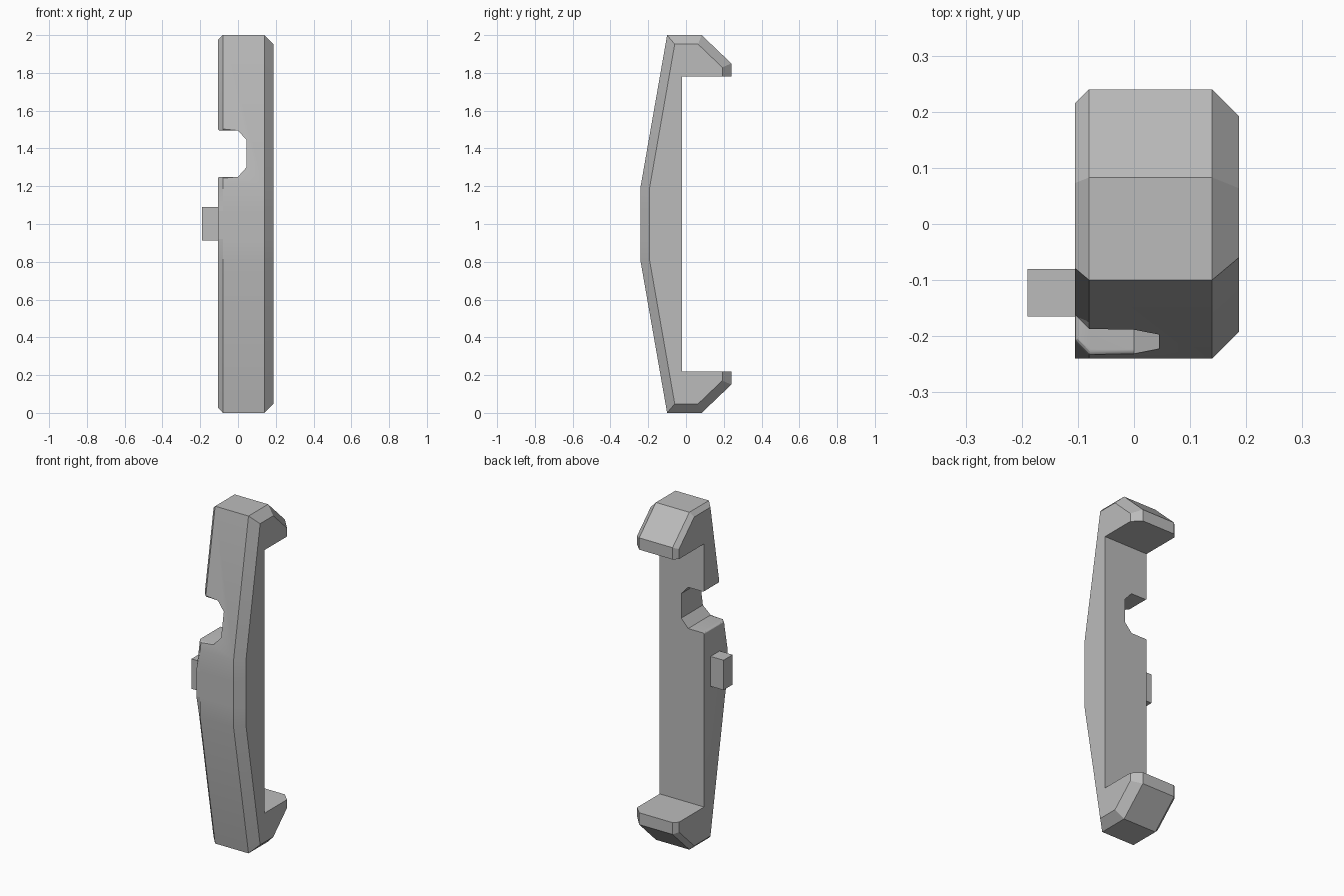
import bpy, bmesh
from math import radians
from mathutils import Vector

if "Cube" in bpy.data.objects:
    bpy.data.objects.remove(bpy.data.objects["Cube"])

grey = bpy.data.materials.new("mid grey")
grey.use_nodes = True
grey.diffuse_color = (0.5, 0.5, 0.5, 1)
grey.node_tree.nodes["Principled BSDF"].inputs["Base Color"].default_value = (0.5, 0.5, 0.5, 1)


def make_object(name, bm):
    bmesh.ops.recalc_face_normals(bm, faces=bm.faces)
    mesh = bpy.data.meshes.new(name)
    bm.to_mesh(mesh)
    bm.free()
    mesh.materials.append(grey)
    obj = bpy.data.objects.new(name, mesh)
    bpy.context.collection.objects.link(obj)
    return obj


def loft(name, sections):
    """Join equal-length rings of points and cap both ends."""
    bm = bmesh.new()
    rings = [[bm.verts.new(p) for p in ring] for ring in sections]
    n = len(rings[0])
    for a, b in zip(rings, rings[1:]):
        for i in range(n):
            j = (i + 1) % n
            if (a[i].co - b[i].co).length + (a[j].co - b[j].co).length > 0:
                bm.faces.new((a[i], a[j], b[j], b[i]))
    bm.faces.new(rings[0])
    bm.faces.new(rings[-1])
    return make_object(name, bm)


def inset(points, d, keep):
    """Move each outline edge inwards by d, except edges listed in keep."""
    n = len(points)
    lines = []
    for i in range(n):
        p, q = Vector(points[i]), Vector(points[(i + 1) % n])
        t = (q - p).normalized()
        normal = Vector((t.y, -t.x))
        lines.append((normal, normal.dot(p) + (0 if i in keep else d)))
    result = []
    for i in range(n):
        (a, c), (b, e) = lines[i - 1], lines[i]
        det = a.x * b.y - a.y * b.x
        if abs(det) < 1e-4:
            result.append(Vector(points[i]) + b * d)
        else:
            result.append(Vector(((c * b.y - e * a.y) / det, (a.x * e - b.x * c) / det)))
    return result


# Body: clip outline in (y, z), clockwise, with hooks at both ends
outline = [(-0.24, 0.8), (-0.24, 0.92), (-0.24, 1.07), (-0.24, 1.2),
           (-0.1, 2), (0.083, 2), (0.24, 1.85), (0.24, 1.78), (-0.02, 1.78),
           (-0.02, 0.22), (0.24, 0.22), (0.24, 0.15), (0.083, 0), (-0.1, 0)]
inner_edges = {7, 8, 9}
left = inset(outline, 0.048, inner_edges)
right = inset(outline, 0.025, inner_edges)
for i in (1, 2):                      # chamfer fades out beside the tab
    right[i] = Vector(outline[i])
body = loft("clip_body", [[(x, p[0], p[1]) for p in ring] for x, ring in
                          ((-0.105, right), (-0.08, outline), (0.139, outline), (0.187, left))])

# Notch through the right-hand edge
notch = [(-0.3, 1.25), (0, 1.25), (0.045, 1.3), (0.045, 1.445), (0, 1.495), (-0.3, 1.495)]
cutter = loft("notch_cutter", [[(x, y, z) for x, z in notch] for y in (-0.4, 0.1)])
cutter.hide_render = True
cut = body.modifiers.new("notch", "BOOLEAN")
cut.operation = "DIFFERENCE"
cut.solver = "EXACT"
cut.object = cutter
bpy.context.view_layer.objects.active = body
body.select_set(True)
bpy.ops.object.modifier_apply(modifier="notch")
bpy.data.objects.remove(cutter)

# Softened lips of the notch
bm = bmesh.new()
bm.from_mesh(body.data)
bmesh.ops.remove_doubles(bm, verts=bm.verts, dist=1e-5)
bm.normal_update()
lips = []
for e in bm.edges:
    if len(e.link_faces) == 2 and all(1.24 < v.co.z < 1.51 for v in e.verts):
        f, g = sorted(e.link_faces, key=lambda face: abs(face.normal.z))
        if abs(g.normal.z) > 0.9 and (f.normal.y < -0.3 or f.normal.x < -0.9):
            lips.append(e)
bmesh.ops.bevel(bm, geom=lips, offset=0.008, segments=3, profile=0.5, affect="EDGES")
bm.to_mesh(body.data)
bm.free()
bpy.ops.object.shade_smooth_by_angle(angle=radians(25))

# Tab on the right side
loft("side_tab", [[(x, y, z) for y, z in
                   ((-0.165, 0.913), (-0.165, 1.09), (-0.08, 1.09), (-0.08, 0.913))]
                  for x in (-0.19, -0.1)])
